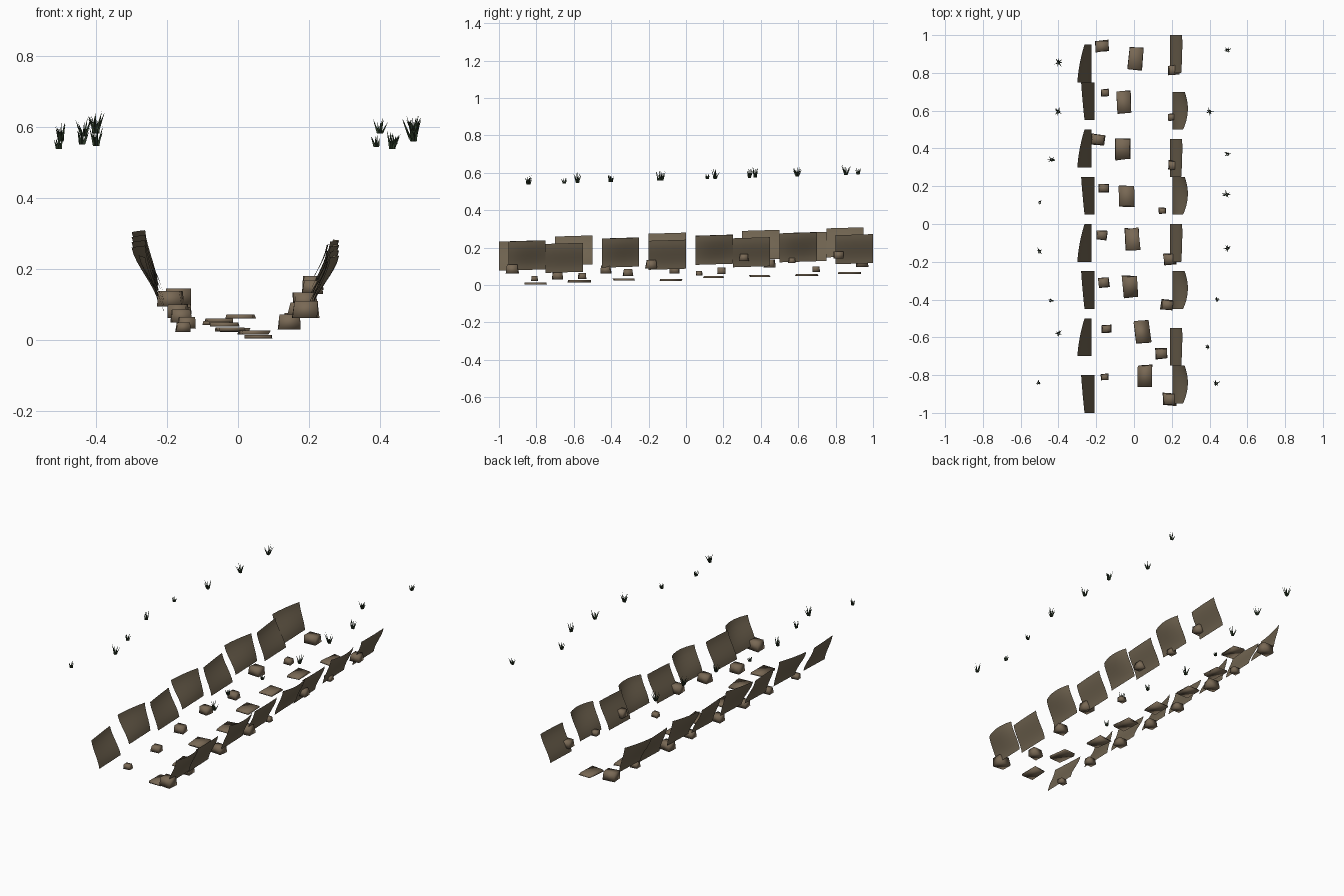
import bpy, math, random
from mathutils import Vector, Matrix

random.seed(4)
SLOPE = 0.03  # everything climbs gently towards the back

cube = bpy.data.objects.get("Cube")
if cube:
    bpy.data.objects.remove(cube, do_unlink=True)


def material(name, rgb):
    m = bpy.data.materials.new(name)
    m.use_nodes = True
    m.diffuse_color = (*rgb, 1)
    bsdf = next(n for n in m.node_tree.nodes if n.type == 'BSDF_PRINCIPLED')
    bsdf.inputs["Base Color"].default_value = (*rgb, 1)
    bsdf.inputs["Roughness"].default_value = 0.9
    return m


EARTH = material("earth brown", (0.16, 0.125, 0.08))
STONE = material("stone brown", (0.19, 0.14, 0.09))
GRASS = material("dark grass green", (0.03, 0.05, 0.025))


def add_mesh(name, verts, faces, mat, smooth=True):
    me = bpy.data.meshes.new(name)
    me.from_pydata(verts, [], faces)
    me.materials.append(mat)
    me.polygons.foreach_set("use_smooth", [smooth] * len(me.polygons))
    me.update()
    ob = bpy.data.objects.new(name, me)
    bpy.context.collection.objects.link(ob)
    return ob


# Curved bank sheets: S-shaped in section, bulging along their length
def bank_panel(name, side, y0, base, inner, bulge):
    nu, nv = 8, 8
    near, mid, far = bulge
    verts, faces = [], []
    for i in range(nu + 1):
        u = i / nu
        outer = (near * (1 - u) * (1 - 2 * u) + mid * 4 * u * (1 - u)
                 + far * u * (2 * u - 1))
        y = y0 + 0.2 * u
        for j in range(nv + 1):
            t = j / nv
            s = 0.4 * t + 0.6 * t * t * (3 - 2 * t)
            verts.append((side * (inner + (outer - inner) * s), y,
                          base + SLOPE * y + 0.155 * t))
    for i in range(nu):
        for j in range(nv):
            a = i * (nv + 1) + j
            f = (a, a + 1, a + nv + 2, a + nv + 1)
            faces.append(f if side > 0 else f[::-1])
    add_mesh(name, verts, faces, EARTH)


# kind: side, base height, inner x, bulge (near, middle, far), y starts
PANELS = {
    "left_bank_bulged": (1, 0.106, 0.205, (0.26, 0.285, 0.268),
                         (-0.95, -0.45, 0.05, 0.5)),
    "left_bank_plain": (1, 0.087, 0.19, (0.25, 0.255, 0.255),
                        (-0.75, -0.2, 0.25, 0.8)),
    "right_bank_flared": (-1, 0.125, 0.225, (0.3, 0.287, 0.262),
                          (-0.7, -0.2, 0.3, 0.75)),
    "right_bank_plain": (-1, 0.107, 0.21, (0.262, 0.272, 0.28),
                         (-1.0, -0.45, 0.05, 0.55)),
}
for kind, (side, base, inner, bulge, starts) in PANELS.items():
    for n, y0 in enumerate(starts):
        bank_panel(f"{kind}_{n + 1}", side, y0, base, inner, bulge)


# Rough blocks: a box with uneven corners
def rough_block(name, centre, size, taper, jitter):
    verts = []
    turn = Matrix.Rotation(random.uniform(-0.1, 0.1), 3, 'Z')
    for z in (-0.5, 0.5):
        k = 1 - taper * (z + 0.5)
        for x, y in ((-0.5, -0.5), (0.5, -0.5), (0.5, 0.5), (-0.5, 0.5)):
            p = Vector((x * k * size[0], y * k * size[1], z * size[2]))
            p.x += random.uniform(-jitter, jitter) * size[0]
            p.y += random.uniform(-jitter, jitter) * size[1]
            verts.append(turn @ p + Vector(centre))
    faces = [(3, 2, 1, 0), (4, 5, 6, 7)]
    faces += [(i, (i + 1) % 4, (i + 1) % 4 + 4, i + 4) for i in range(4)]
    return add_mesh(name, verts, faces, STONE)


# Flat stepping slabs down the middle: x, y, z, width
SLABS = [(0.01, 0.875, 0.065), (-0.055, 0.645, 0.054), (-0.06, 0.395, 0.047),
         (-0.04, 0.15, 0.043), (-0.01, -0.08, 0.027), (-0.02, -0.33, 0.029),
         (0.045, -0.57, 0.02), (0.06, -0.805, 0.008)]
for n, c in enumerate(SLABS):
    rough_block(f"path_slab_{n + 1}", c, (0.078, 0.112, 0.011), 0.04, 0.06)

# Bank rocks: x, y, z, size
ROCKS = [(-0.17, 0.94, 0.12, 0.067), (-0.155, 0.695, 0.085, 0.042),
         (-0.19, 0.445, 0.115, 0.062), (-0.16, 0.19, 0.075, 0.05),
         (-0.17, -0.06, 0.08, 0.055), (-0.16, -0.31, 0.067, 0.053),
         (-0.145, -0.555, 0.047, 0.046), (-0.155, -0.81, 0.035, 0.038),
         (0.21, 0.815, 0.16, 0.056), (0.2, 0.565, 0.13, 0.038),
         (0.21, 0.31, 0.148, 0.054), (0.15, 0.07, 0.062, 0.036),
         (0.19, -0.185, 0.11, 0.064), (0.175, -0.43, 0.083, 0.06),
         (0.145, -0.685, 0.05, 0.06), (0.19, -0.93, 0.085, 0.07)]
for n, (x, y, z, s) in enumerate(ROCKS):
    rough_block(f"bank_rock_{n + 1}", (x, y, z), (s * 1.08, s * 0.92, s * 0.7),
                0.12, 0.06)


# Grass tufts: thin three-sided blades leaning outward
def grass_tuft(name, x, y, height):
    verts, faces = [], []
    root = Vector((x, y, 0.563 + SLOPE * y))
    blades = 7
    start = random.uniform(0, math.tau)
    for b in range(blades):
        a = start + math.tau * b / blades + random.uniform(-0.3, 0.3)
        out = Vector((math.cos(a), math.sin(a), 0))
        foot = root + out * 0.004
        tip = foot + out * height * random.uniform(0.15, 0.42)
        tip.z += height * random.uniform(0.6, 1.0)
        k = len(verts)
        for c in range(3):
            w = a + math.tau * c / 3
            verts.append(foot + Vector((math.cos(w), math.sin(w), 0)) * 0.005)
        verts.append(tip)
        faces += [(k, k + 1, k + 3), (k + 1, k + 2, k + 3),
                  (k + 2, k, k + 3), (k + 2, k + 1, k)]
    add_mesh(name, verts, faces, GRASS, smooth=False)


TUFTS = [(-0.4, 0.855, 0.062), (-0.4, 0.595, 0.06), (-0.435, 0.34, 0.055),
         (-0.5, 0.115, 0.03), (-0.5, -0.145, 0.055), (-0.44, -0.405, 0.04),
         (-0.4, -0.58, 0.065), (-0.505, -0.84, 0.04), (0.495, 0.92, 0.045),
         (0.4, 0.595, 0.05), (0.495, 0.37, 0.058), (0.49, 0.155, 0.06),
         (0.495, -0.13, 0.06), (0.44, -0.4, 0.035), (0.39, -0.65, 0.04),
         (0.435, -0.845, 0.055)]
for n, t in enumerate(TUFTS):
    grass_tuft(f"grass_tuft_{n + 1}", *t)
